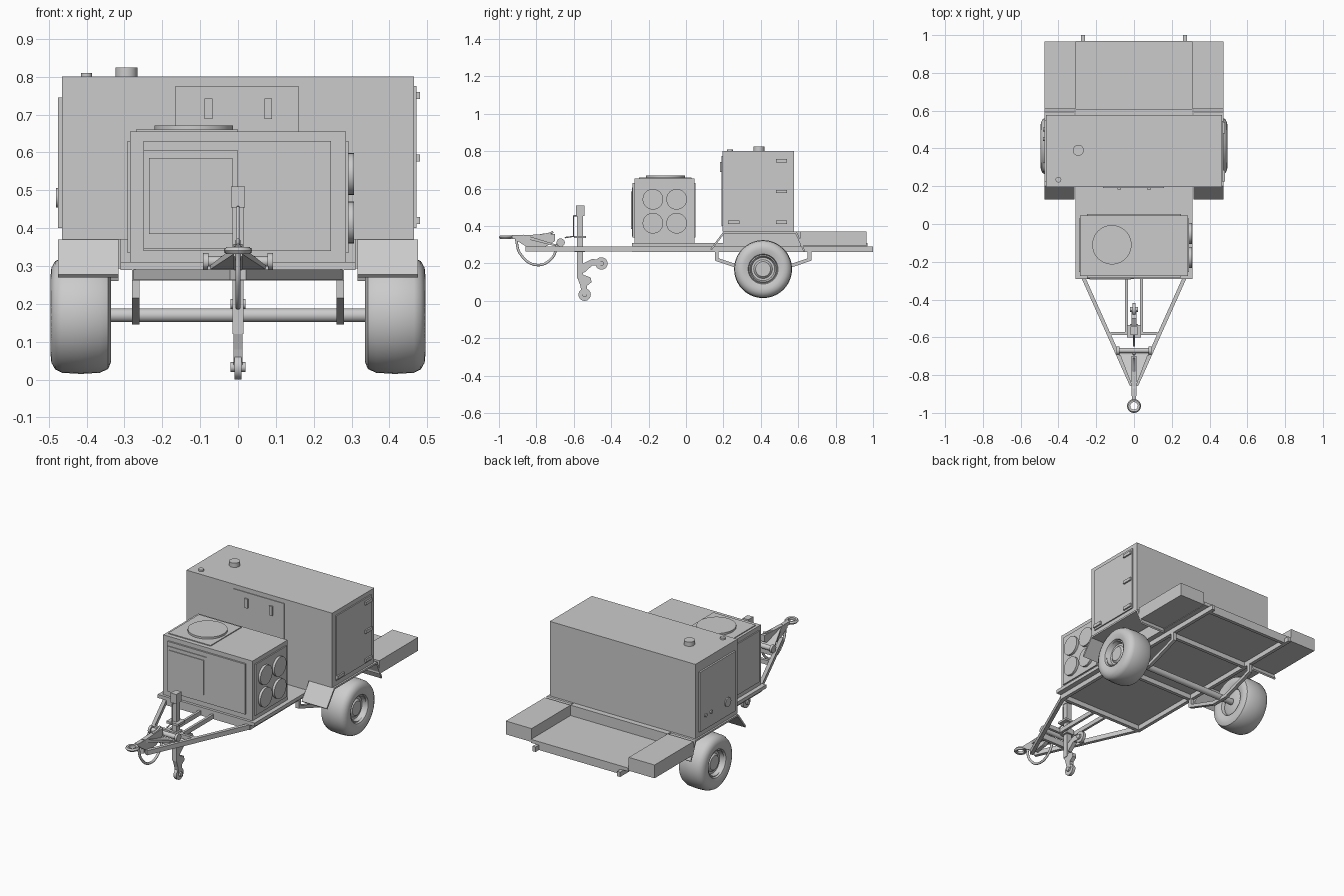
import bpy, bmesh, math
from mathutils import Vector, Matrix

if "Cube" in bpy.data.objects:
    bpy.data.objects.remove(bpy.data.objects["Cube"])


def finish(name, bm, smooth=False):
    bmesh.ops.recalc_face_normals(bm, faces=bm.faces)
    me = bpy.data.meshes.new(name)
    bm.to_mesh(me)
    bm.free()
    ob = bpy.data.objects.new(name, me)
    bpy.context.collection.objects.link(ob)
    if smooth:
        bpy.ops.object.select_all(action='DESELECT')
        ob.select_set(True)
        bpy.context.view_layer.objects.active = ob
        bpy.ops.object.shade_smooth_by_angle(angle=math.radians(35))
    return ob


def box(name, x0, x1, y0, y1, z0, z1):
    bm = bmesh.new()
    c = Vector((x0 + x1, y0 + y1, z0 + z1)) / 2
    m = Matrix.Translation(c) @ Matrix.Diagonal((abs(x1 - x0), abs(y1 - y0), abs(z1 - z0), 1))
    bmesh.ops.create_cube(bm, size=1, matrix=m)
    return finish(name, bm)


def beam(name, a, b, w, h):
    """Rectangular bar from a to b, width w sideways and height h upwards."""
    a, b = Vector(a), Vector(b)
    d = b - a
    bm = bmesh.new()
    m = Matrix.Translation((a + b) / 2) @ d.to_track_quat('Y', 'Z').to_matrix().to_4x4()
    bmesh.ops.create_cube(bm, size=1, matrix=m @ Matrix.Diagonal((w, d.length, h, 1)))
    return finish(name, bm)


def cyl(name, a, b, r, n=32):
    a, b = Vector(a), Vector(b)
    d = b - a
    bm = bmesh.new()
    m = Matrix.Translation((a + b) / 2) @ d.to_track_quat('Z', 'Y').to_matrix().to_4x4()
    bmesh.ops.create_cone(bm, cap_ends=True, segments=n, radius1=r, radius2=r, depth=d.length, matrix=m)
    return finish(name, bm, True)


def prism(name, pts, x0, x1):
    """Side profile (y, z) extruded from x0 to x1."""
    bm = bmesh.new()
    f = bm.faces.new([bm.verts.new((x0, y, z)) for y, z in pts])
    r = bmesh.ops.extrude_face_region(bm, geom=[f])
    bmesh.ops.translate(bm, vec=(x1 - x0, 0, 0), verts=[v for v in r['geom'] if isinstance(v, bmesh.types.BMVert)])
    return finish(name, bm)


def lathe(name, prof, centre, side=1, n=40):
    """(x, radius) profile spun about the x axis."""
    bm = bmesh.new()
    vs = [bm.verts.new((side * x, 0, r)) for x, r in prof]
    es = [bm.edges.new(p) for p in zip(vs, vs[1:])]
    bmesh.ops.spin(bm, geom=vs + es, cent=(0, 0, 0), axis=(1, 0, 0), angle=math.tau, steps=n)
    bmesh.ops.remove_doubles(bm, verts=bm.verts, dist=1e-5)
    bmesh.ops.translate(bm, vec=centre, verts=bm.verts)
    return finish(name, bm, True)


def tube(name, pts, r, curved=True):
    cu = bpy.data.curves.new(name, 'CURVE')
    cu.dimensions, cu.bevel_depth, cu.bevel_resolution, cu.use_fill_caps = '3D', r, 3, True
    if curved:
        sp = cu.splines.new('BEZIER')
        sp.bezier_points.add(len(pts) - 1)
        for p, c in zip(sp.bezier_points, pts):
            p.co, p.handle_left_type, p.handle_right_type = c, 'AUTO', 'AUTO'
    else:
        sp = cu.splines.new('POLY')
        sp.points.add(len(pts) - 1)
        for p, c in zip(sp.points, pts):
            p.co = (*c, 1)
    ob = bpy.data.objects.new(name, cu)
    bpy.context.collection.objects.link(ob)
    bpy.ops.object.select_all(action='DESELECT')
    ob.select_set(True)
    bpy.context.view_layer.objects.active = ob
    bpy.ops.object.convert(target='MESH')


# Deck and chassis
box('deck', -.31, .31, -.29, .97, .29, .31)
for y in (-.28, .16, .62, .96):
    box('crossmember', -.26, .26, y - .01, y + .01, .262, .29)
box('generator_base', -.31, .31, .20, .61, .31, .37)

# Mirrored running gear, fenders and rear lockers
tyre = [(-.05, .075), (-.07, .08), (-.079, .105), (-.079, .125), (-.072, .142), (-.05, .152), (0, .155),
        (.05, .152), (.068, .143), (.078, .125), (.08, .105), (.072, .08), (.06, .075)]
rim = [(-.06, 0), (-.06, .06), (-.05, .078), (.06, .078), (.066, .07), (.045, .062), (.045, .05),
       (.055, .04), (.055, 0)]
fender = [(.137, .27), (.205, .36), (.585, .36), (.63, .26), (.637, .266), (.592, .37), (.20, .37), (.13, .277)]
arm = [(.155, .262), (.155, .215), (.36, .145), (.465, .145), (.67, .215), (.67, .262), (.65, .262),
       (.65, .227), (.46, .165), (.365, .165), (.175, .227), (.175, .262)]
for s in (-1, 1):
    box('chassis_rail', s * .26, s * .28, -.29, 1.0, .262, .29)
    box('rear_locker', s * .31, s * .475, .61, .965, .293, .37)
    prism('fender', fender, s * .315, s * .475)
    prism('axle_hanger', arm, s * .26, s * .28)
    lathe('tyre', tyre, (s * .415, .412, .17), s)
    lathe('wheel_rim', rim, (s * .415, .412, .17), s)
    # Drawbar
    beam('drawbar_arm', (s * .27, -.28, .277), (s * .012, -.855, .277), .02, .027)
    box('drawbar_centre_rail', s * .033, s * .047, -.58, -.28, .265, .29)
cyl('axle', (-.35, .412, .17), (.35, .412, .17), .018)
box('drawbar_crossbar', -.125, .125, -.588, -.572, .265, .29)
cyl('brake_crossbar', (-.085, -.67, .312), (.085, -.67, .312), .014, 16)
for s in (-1, 1):
    cyl('crossbar_end', (s * .078, -.67, .312), (s * .092, -.67, .312), .022, 20)

# Generator housing with doors and fittings
box('generator_housing', -.465, .465, .195, .578, .37, .80)
box('front_door', -.165, .16, .191, .2, .40, .775)
for x in (-.078, .08):
    box('door_handle', x - .01, x + .01, .183, .195, .688, .742)
box('right_door', .46, .472, .225, .545, .40, .775)
for y, z in ((.51, .75), (.51, .585), (.51, .42), (.255, .42)):
    box('door_hinge', .465, .481, y - .03, y + .03, z - .009, z + .009)
box('left_door', -.475, -.46, .225, .55, .40, .745)
for y, z, r in ((.50, .48, .01), (.45, .48, .01), (.30, .48, .026)):
    cyl('left_door_knob', (-.47, y, z), (-.481, y, z), r, 20)
cyl('exhaust_cap', (-.295, .39, .795), (-.295, .39, .825), .029)
cyl('filler_cap', (-.40, .235, .795), (-.40, .235, .81), .015, 20)

# Cooling unit at the front
box('cooling_unit', -.285, .285, -.275, .045, .31, .655)
box('cooling_front_panel', -.25, .245, -.285, -.27, .34, .63)
box('cooling_front_door', -.25, 0, -.289, -.28, .345, .605)
box('cooling_front_grille', -.235, -.015, -.293, -.285, .385, .585)
box('cooling_back_panel', -.25, .25, .04, .052, .34, .63)
for s in (-1, 1):
    box('cooling_side_panel', s * .28, s * .292, -.255, .03, .335, .63)
box('fan_plate', -.27, 0, -.25, .03, .65, .66)
cyl('fan_cover', (-.117, -.11, .655), (-.117, -.11, .671), .104, 48)
for y in (-.177, -.05):
    for z in (.415, .543):
        cyl('duct_port', (.285, y, z), (.306, y, z), .055)

# Coupling: tapered housing, tow bar, eye and safety cable
bm = bmesh.new()
rows = [[bm.verts.new(p) for p in ((-w, y, z0), (w, y, z0), (w, y, z1), (-w, y, z1))]
        for w, y, z0, z1 in ((.075, -.69, .29, .30), (.006, -.87, .335, .355))]
for i in range(4):
    j = (i + 1) % 4
    bm.faces.new((rows[0][i], rows[0][j], rows[1][j], rows[1][i]))
bm.faces.new(rows[0])
bm.faces.new(rows[1])
finish('coupling_plate', bm)
prism('coupling_web', [(-.91, .35), (-.70, .358), (-.70, .32), (-.76, .285), (-.83, .275), (-.91, .325)], -.012, .012)
box('drawbar_front_crossbar', -.08, .08, -.697, -.68, .265, .30)
box('tow_bar', -.011, .011, -.93, -.70, .332, .352)
bm = bmesh.new()
n = 32
ring = []
for i in range(n):
    a = math.tau * i / n
    ring.append([bm.verts.new((r * math.cos(a), -.963 + r * math.sin(a), z))
                 for r, z in ((.02, .334), (.031, .332), (.037, .341), (.031, .35), (.02, .348))])
for i in range(n):
    p, q = ring[i], ring[(i + 1) % n]
    for k in range(5):
        bm.faces.new((p[k], p[(k + 1) % 5], q[(k + 1) % 5], q[k]))
finish('tow_eye', bm, True)
tube('safety_cable', [(0, -.91, .335), (0, -.885, .25), (0, -.80, .192), (0, -.72, .225), (0, -.685, .31)], .007)
tube('coupling_lever', [(0, -.78, .352), (0, -.74, .357), (0, -.71, .368)], .006)

# Jockey jack with crank and two castor positions
box('jack_head', -.018, .018, -.588, -.543, .455, .51)
box('jack_post', -.015, .015, -.582, -.55, .12, .46)
box('jack_collar', -.037, .037, -.60, -.535, .335, .348)
box('jack_clamp', -.025, .025, -.595, -.54, .262, .292)
tube('jack_crank', [(0, -.58, .455), (0, -.602, .455), (0, -.602, .345), (0, -.648, .338)], .004, False)
prism('jack_upper_fork', [(-.58, .16), (-.545, .15), (-.50, .19), (-.45, .185), (-.44, .21), (-.50, .225), (-.55, .20)], -.012, .012)
prism('jack_lower_fork', [(-.582, .13), (-.55, .14), (-.51, .125), (-.505, .10), (-.53, .08), (-.525, .035),
                          (-.555, .035), (-.565, .08)], -.012, .012)
for y, z in ((-.542, .033), (-.452, .20)):
    cyl('castor_wheel', (-.009, y, z), (.009, y, z), .033, 28)
    cyl('castor_pin', (-.02, y, z), (.02, y, z), .013, 16)
